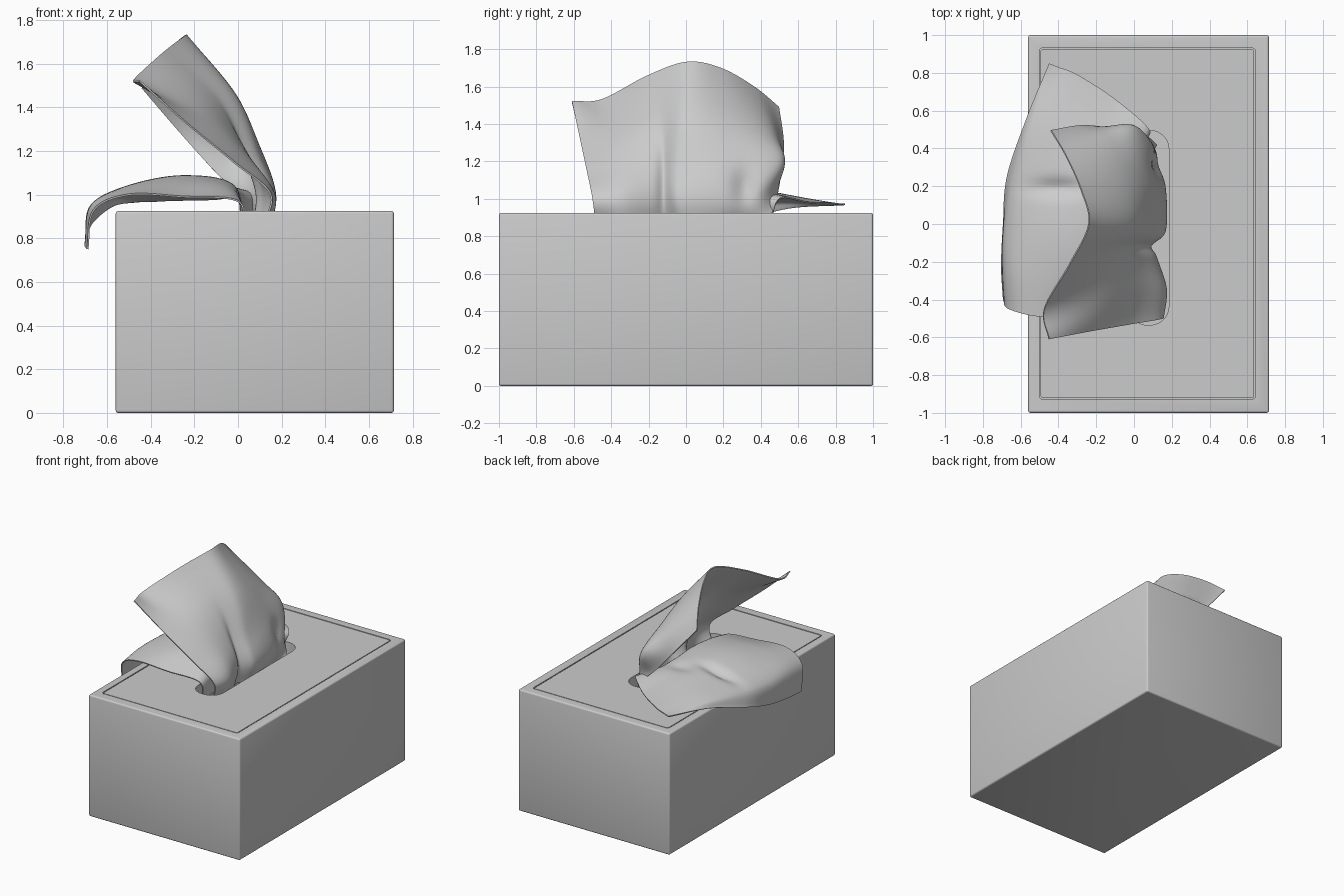
import bpy
import bmesh
import math
from mathutils import Vector

default_cube = bpy.data.objects.get("Cube")
if default_cube:
    bpy.data.objects.remove(default_cube, do_unlink=True)


def make_object(name, bm):
    bmesh.ops.recalc_face_normals(bm, faces=bm.faces[:])
    mesh = bpy.data.meshes.new(name)
    bm.to_mesh(mesh)
    bm.free()
    obj = bpy.data.objects.new(name, mesh)
    bpy.context.collection.objects.link(obj)
    return obj


def activate(obj):
    bpy.ops.object.select_all(action='DESELECT')
    obj.select_set(True)
    bpy.context.view_layer.objects.active = obj


def smooth(obj, degrees):
    activate(obj)
    bpy.ops.object.shade_smooth_by_angle(angle=math.radians(degrees))


def apply_modifier(obj, kind, **settings):
    modifier = obj.modifiers.new(kind.title(), kind)
    for key, value in settings.items():
        setattr(modifier, key, value)
    activate(obj)
    bpy.ops.object.modifier_apply(modifier=modifier.name)


def rounded_prism(name, center, size, bottom, top, radius, segments=6):
    """Upright block whose plan is a rectangle with rounded corners."""
    bm = bmesh.new()
    ring = []
    for corner, (sx, sy) in enumerate([(1, 1), (-1, 1), (-1, -1), (1, -1)]):
        for step in range(segments + 1):
            angle = math.pi / 2 * (corner + step / segments)
            x = center[0] + sx * (size[0] / 2 - radius) + radius * math.cos(angle)
            y = center[1] + sy * (size[1] / 2 - radius) + radius * math.sin(angle)
            ring.append(bm.verts.new((x, y, bottom)))
    base = bm.faces.new(ring)
    lifted = bmesh.ops.extrude_face_region(bm, geom=[base])
    moved = [v for v in lifted["geom"] if isinstance(v, bmesh.types.BMVert)]
    bmesh.ops.translate(bm, verts=moved, vec=(0, 0, top - bottom))
    return make_object(name, bm)


def spline(points, t):
    """Smooth curve passing through all points, t from 0 to 1."""
    position = t * (len(points) - 1)
    i = min(int(position), len(points) - 2)
    f = position - i
    b, c = points[i], points[i + 1]
    a = points[i - 1] if i else b * 2 - c
    d = points[i + 2] if i + 2 < len(points) else c * 2 - b
    return (b * 2 + (c - a) * f + (a * 2 - b * 5 + c * 4 - d) * f ** 2
            + (b * 3 - a - c * 3 + d) * f ** 3) / 2


def cloth(name, rows, dents, across=64, along=56):
    """Thin sheet lofted through guide rows, with soft local dents."""
    rows = [[Vector(p) for p in row] for row in rows]
    bm = bmesh.new()
    grid = []
    for i in range(across + 1):
        guide = [spline(row, i / across) for row in rows]
        column = []
        for j in range(along + 1):
            point = spline(guide, j / along)
            shift = Vector()
            for center, spread, offset in dents:
                away = point - Vector(center)
                falloff = sum((away[k] / spread[k]) ** 2 for k in range(3))
                shift += Vector(offset) * math.exp(-falloff)
            column.append(bm.verts.new(point + shift))
        grid.append(column)
    for left, right in zip(grid, grid[1:]):
        for j in range(along):
            bm.faces.new((left[j], right[j], right[j + 1], left[j + 1]))
    obj = make_object(name, bm)
    apply_modifier(obj, 'SOLIDIFY', thickness=0.008, offset=0)
    smooth(obj, 50)
    return obj


# Box body with softened edges and a recess for the lid panel
middle = (0.077, 0)
height = 0.925
box = rounded_prism("box_body", middle, (1.275, 2), 0, height, 0.012, 3)
apply_modifier(box, 'BEVEL', width=0.012, segments=3, limit_method='ANGLE',
               angle_limit=math.radians(60))
recess = rounded_prism("recess_cutter", (0.071, 0.002), (1.145, 1.86),
                       height - 0.02, height + 0.1, 0.02)
slot = rounded_prism("slot_cutter", (0.077, -0.02), (0.215, 1.03),
                     height - 0.3, height + 0.2, 0.1, 10)
lid = rounded_prism("lid_panel", (0.071, 0.002), (1.131, 1.846),
                    height - 0.021, height - 0.001, 0.015)
for target, cutter in [(box, recess), (box, slot), (lid, slot)]:
    apply_modifier(target, 'BOOLEAN', object=cutter, operation='DIFFERENCE',
                   solver='EXACT')
for cutter in (recess, slot):
    bpy.data.objects.remove(cutter, do_unlink=True)
for part in (box, lid):
    smooth(part, 35)

# Standing tissue: guide rows from inside the slot up to the free rim
base = [(x, y, 0.84) for x, y in [(.1, -.48), (.14, -.32), (.07, -.12), (.14, 0),
                                  (.13, .18), (.08, .34), (.12, .42)]]
lip = [(.15, -.5, 1), (.165, -.34, 1), (.11, -.13, 1), (.165, -.03, 1),
       (.165, .18, 1), (.13, .36, 1), (.05, .47, .96)]
belly = [(-.02, -.53, 1.15), (.05, -.34, 1.16), (.05, -.13, 1.18), (.1, -.02, 1.18),
         (.1, .2, 1.2), (.02, .5, 1.2), (-.1, .5, 1.1)]
shoulder = [(-.25, -.57, 1.34), (-.16, -.38, 1.36), (-.1, -.15, 1.43), (-.01, 0, 1.45),
            (-.03, .22, 1.42), (-.12, .45, 1.36), (-.27, .52, 1.29)]
rim = [(-.45, -.61, 1.52), (-.475, -.45, 1.53), (-.34, -.21, 1.655), (-.24, 0, 1.73),
       (-.28, .18, 1.7), (-.36, .36, 1.6), (-.44, .495, 1.49)]
cloth("standing_tissue", [base, lip, belly, shoulder, rim], [
    ((.1, .31, 1.06), (.2, .06, .1), (-.04, 0, 0)),
    ((.1, -.12, 1.1), (.2, .03, .25), (-.03, 0, 0)),
])

# Fallen tissue: guide rows from the slot over the box edge
root = [(.02, y, 0.84) for y in (-.45, -.25, -.05, .15, .33, .45)]
rise = [(0, -.47, .97), (-.02, -.27, 1.02), (-.02, -.05, 1.04), (-.02, .15, 1.03),
        (0, .35, 1.02), (.08, .5, 1)]
crest = [(-.25, -.49, .99), (-.25, -.27, 1.06), (-.25, -.05, 1.085), (-.24, .18, 1.07),
         (-.2, .42, 1.04), (-.1, .66, .98)]
slope = [(-.5, -.49, 1), (-.5, -.27, 1.03), (-.5, -.05, 1.04), (-.47, .2, 1.03),
         (-.4, .5, 1.02), (-.3, .79, .975)]
bend = [(-.66, -.45, .93), (-.67, -.25, .95), (-.67, -.05, .95), (-.63, .2, .97),
        (-.54, .52, .99), (-.4, .83, .97)]
hem = [(-.69, -.4, .75), (-.7, -.22, .77), (-.69, 0, .8), (-.67, .25, .87),
       (-.57, .55, .95), (-.45, .85, .97)]
cloth("fallen_tissue", [root, rise, crest, slope, bend, hem], [
    ((-.4, .19, 1.05), (.14, .045, .3), (0, 0, -.035)),
    ((-.15, .28, 1.05), (.1, .06, .3), (0, 0, -.02)),
])
